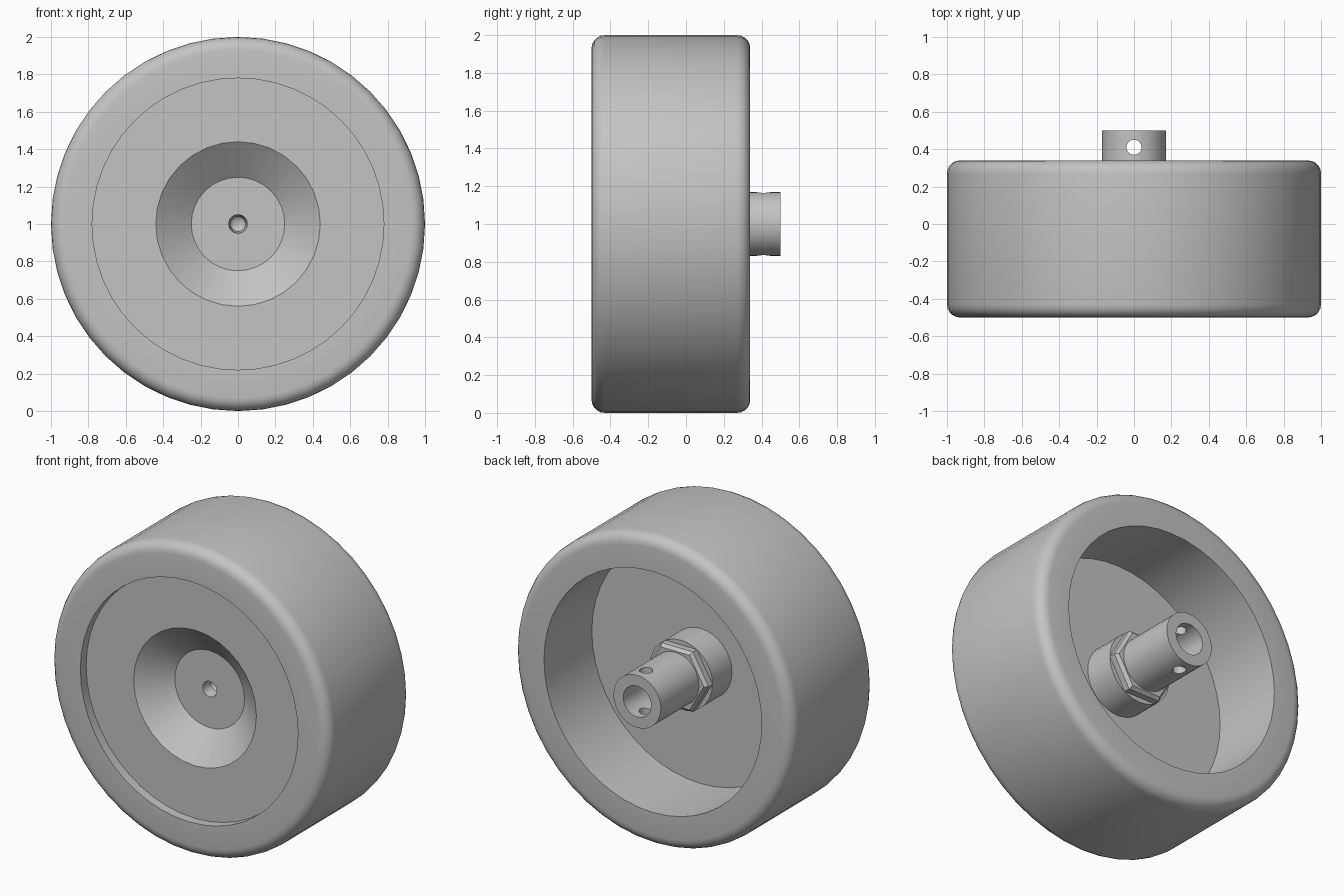
import bpy, bmesh
from math import sin, cos, pi, radians

if "Cube" in bpy.data.objects:
    bpy.data.objects.remove(bpy.data.objects["Cube"])

grey = bpy.data.materials.new("plain grey")
grey.use_nodes = True
grey.diffuse_color = (0.55, 0.55, 0.55, 1)
grey.node_tree.nodes["Principled BSDF"].inputs["Base Color"].default_value = grey.diffuse_color


def lathe(name, profile, sides, closed=False, smooth=True):
    """Spin (radius, y) points about the wheel axis at z = 1."""
    bm = bmesh.new()
    rings = []
    for i in range(sides):
        a = 2 * pi * i / sides
        rings.append([bm.verts.new((r * cos(a), y, 1 + r * sin(a))) for r, y in profile])
    spans = len(profile) if closed else len(profile) - 1
    for i in range(sides):
        here, there = rings[i], rings[(i + 1) % sides]
        for j in range(spans):
            k = (j + 1) % len(profile)
            bm.faces.new((here[j], here[k], there[k], there[j]))
    bmesh.ops.remove_doubles(bm, verts=bm.verts, dist=1e-5)
    bmesh.ops.recalc_face_normals(bm, faces=bm.faces)
    mesh = bpy.data.meshes.new(name)
    bm.to_mesh(mesh)
    bm.free()
    mesh.materials.append(grey)
    obj = bpy.data.objects.new(name, mesh)
    bpy.context.collection.objects.link(obj)
    if smooth:
        shade(obj)
    return obj


def shade(obj):
    bpy.ops.object.select_all(action="DESELECT")
    obj.select_set(True)
    bpy.context.view_layer.objects.active = obj
    bpy.ops.object.shade_smooth_by_angle(angle=radians(30))


def fillet(r, y, size, start, steps=5):
    """Quarter-circle profile points around a centre."""
    return [(r + size * cos(start + pi / 2 * i / steps),
             y + size * sin(start + pi / 2 * i / steps)) for i in range(steps + 1)]


# Rounded outer rim
FRONT, BACK, ROUND = -0.5, 0.34, 0.07
rim = [(0.78, FRONT)]
rim += fillet(1 - ROUND, FRONT + ROUND, ROUND, -pi / 2)
rim += fillet(1 - ROUND, BACK - ROUND, ROUND, 0)
rim += [(0.78, BACK)]
lathe("rim", rim, 48, closed=True)

# Web plate with a conical dish and a centre drilling in front
lathe("web_plate", [(0, -0.19), (0.04, -0.22), (0.05, -0.29), (0.25, -0.29),
                    (0.44, -0.44), (0.8, -0.44), (0.8, -0.15), (0, -0.15)], 32)

# Hub boss and hexagonal nut behind the plate
lathe("hub_boss", [(0, -0.17), (0.225, -0.17), (0.225, 0.05), (0, 0.05)], 32)
lathe("hex_nut", [(0, 0.04), (0.225, 0.04), (0.225, 0.09), (0.205, 0.11), (0, 0.11)],
      6, smooth=False)

# Hollow shaft with a vertical pin hole
shaft = lathe("shaft", [(0, 0), (0.17, 0), (0.17, 0.5), (0.1, 0.5), (0.1, 0.2), (0, 0.2)],
              32, smooth=False)
bpy.ops.mesh.primitive_cylinder_add(vertices=24, radius=0.04, depth=0.6, location=(0, 0.41, 1))
cutter = bpy.context.object
cutter.name = "pin_hole_cutter"
cutter.hide_render = True
cut = shaft.modifiers.new("pin_hole", "BOOLEAN")
cut.object, cut.operation, cut.solver = cutter, "DIFFERENCE", "EXACT"
bpy.context.view_layer.objects.active = shaft
bpy.ops.object.modifier_apply(modifier=cut.name)
bpy.data.objects.remove(cutter)
shade(shaft)
